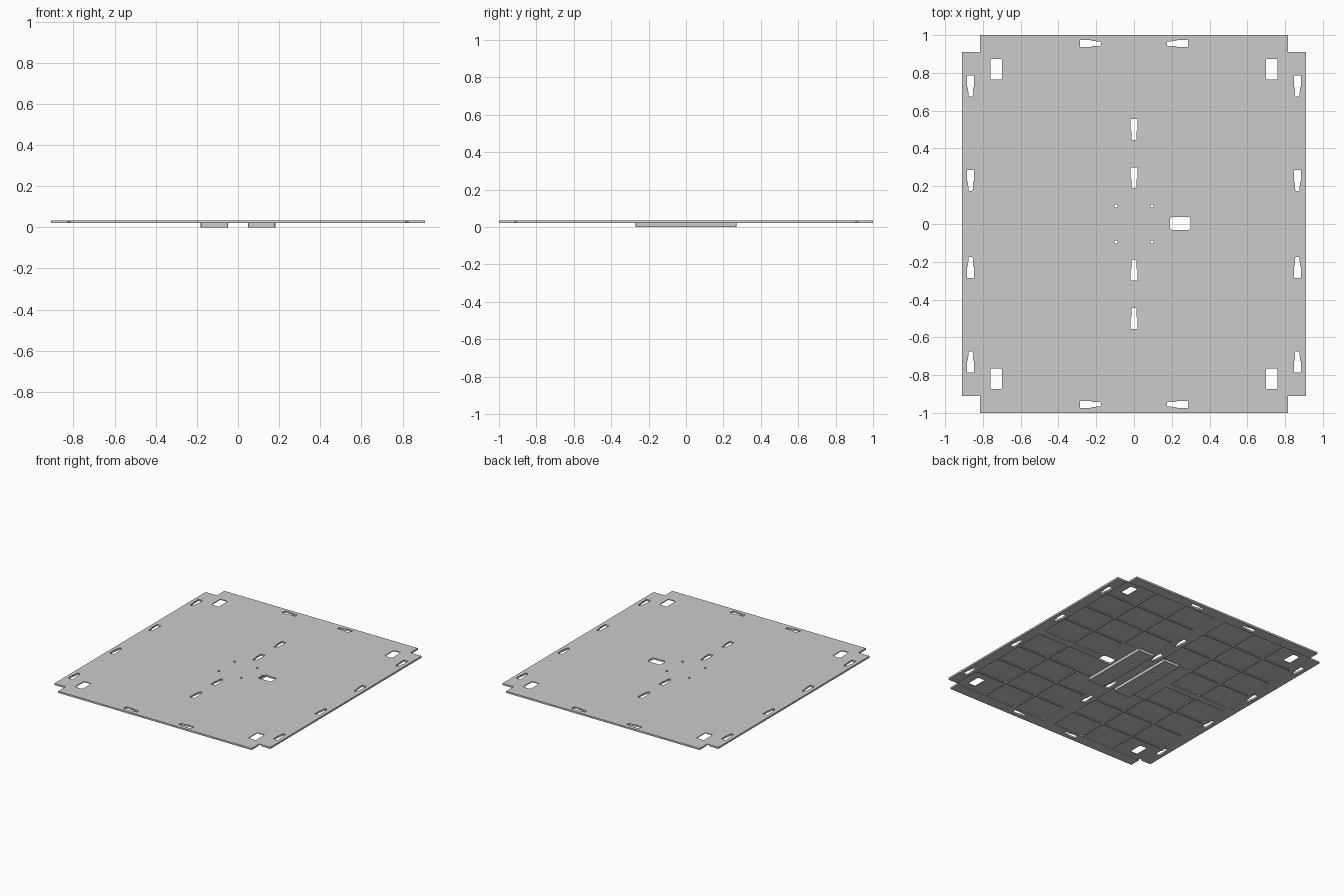
import bpy, bmesh, math

if "Cube" in bpy.data.objects:
    bpy.data.objects.remove(bpy.data.objects["Cube"], do_unlink=True)

BOTTOM, TOP, POCKET = 0.021, 0.034, 0.028

grey = bpy.data.materials.new("plain grey")
grey.use_nodes = True
grey.diffuse_color = (0.6, 0.6, 0.6, 1)
grey.node_tree.nodes["Principled BSDF"].inputs["Base Color"].default_value = (0.6, 0.6, 0.6, 1)


def prism(bm, outline, z0, z1):
    """Closed upright prism on a flat outline."""
    face = bm.faces.new([bm.verts.new((x, y, z0)) for x, y in outline])
    ext = bmesh.ops.extrude_face_region(bm, geom=[face], use_keep_orig=True)
    for v in ext["geom"]:
        if isinstance(v, bmesh.types.BMVert):
            v.co.z = z1


def rounded(cx, cy, w, h, r, steps=4):
    """Rounded rectangle outline."""
    pts = []
    for i, (sx, sy) in enumerate([(1, 1), (-1, 1), (-1, -1), (1, -1)]):
        for k in range(steps + 1):
            a = math.pi / 2 * (i + k / steps)
            pts.append((cx + sx * (w / 2 - r) + r * math.cos(a),
                        cy + sy * (h / 2 - r) + r * math.sin(a)))
    return pts


def circle(cx, cy, r, n=12):
    return [(cx + r * math.cos(2 * math.pi * i / n), cy + r * math.sin(2 * math.pi * i / n))
            for i in range(n)]


def keyhole(u, v, sign, along_x):
    """Slot with a wide outer end and a narrow inner end; u is the inner end."""
    side = [(0, .007), (.006, .012), (.045, .013), (.052, .018), (.11, .018)]
    pts = side + [(a, -b) for a, b in reversed(side)]
    pts = [(sign * (u + a), v + b) for a, b in pts]
    return pts if along_x else [(b, a) for a, b in pts]


def make(name, outlines, z0, z1):
    bm = bmesh.new()
    for o in outlines:
        prism(bm, o, z0, z1)
    bmesh.ops.recalc_face_normals(bm, faces=bm.faces)
    mesh = bpy.data.meshes.new(name)
    bm.to_mesh(mesh)
    bm.free()
    mesh.materials.append(grey)
    ob = bpy.data.objects.new(name, mesh)
    bpy.context.collection.objects.link(ob)
    return ob


def cut(ob, outlines, z0, z1):
    """Subtract prisms from a part, then drop the cutter."""
    cutter = make("cutter", outlines, z0, z1)
    cutter.hide_render = True
    mod = ob.modifiers.new("cut", 'BOOLEAN')
    mod.operation, mod.solver, mod.object = 'DIFFERENCE', 'EXACT', cutter
    bpy.context.view_layer.update()
    mesh = bpy.data.meshes.new_from_object(ob.evaluated_get(bpy.context.evaluated_depsgraph_get()))
    ob.modifiers.clear()
    ob.data = mesh
    bpy.data.objects.remove(cutter, do_unlink=True)


# Plate with a notch at each corner
quarter = [(.91, .91), (.815, .91), (.815, 1)]
outline = (quarter + [(-x, y) for x, y in reversed(quarter)]
           + [(-x, -y) for x, y in quarter] + [(x, -y) for x, y in reversed(quarter)])
plate = make("base_plate", [outline], BOTTOM, TOP)

# Shallow pockets underneath leave a grid of ribs, with a solid centre
pockets = []
cols, rows, rib = 3, 4, .012
cw, ch = (.835 - .04) / cols, (.925 - .02) / rows
for sx in (-1, 1):
    for sy in (-1, 1):
        for i in range(cols):
            for j in range(rows):
                if i == 0 and j == 0:
                    continue
                cx, cy = sx * (.04 + cw * (i + .5)), sy * (.02 + ch * (j + .5))
                pockets.append(rounded(cx, cy, cw - rib, ch - rib, .008, 1))
cut(plate, pockets, BOTTOM - .01, POCKET)

# Keyholes, corner slots, central window and screw holes
screws = [circle(x, y, .009) for x in (-.095, .095) for y in (-.095, .095)]
holes = screws + [rounded(.245, .003, .11, .07, .015)]
for s in (-1, 1):
    for v in (-.955, .955):
        holes.append(keyhole(.175, v, s, True))
    for u in (.175, .675):
        for v in (-.865, .865):
            holes.append([(x + v, y) for x, y in keyhole(u, 0, s, False)])
    for u in (.19, .445):
        holes.append(keyhole(u, 0, s, False))
    for x in (-.73, .73):
        holes.append(rounded(x, s * .82, .062, .108, .008))
cut(plate, holes, BOTTOM - .01, TOP + .01)

# Two mounting rails under the centre, pierced by the screw holes
for name, x in (("left_rail", .115), ("right_rail", -.115)):
    rail = make(name, [rounded(x, 0, .135, .54, .004, 1)], 0, BOTTOM)
    cut(rail, [s for s in screws if s[0][0] * x > 0], -.01, BOTTOM + .01)
